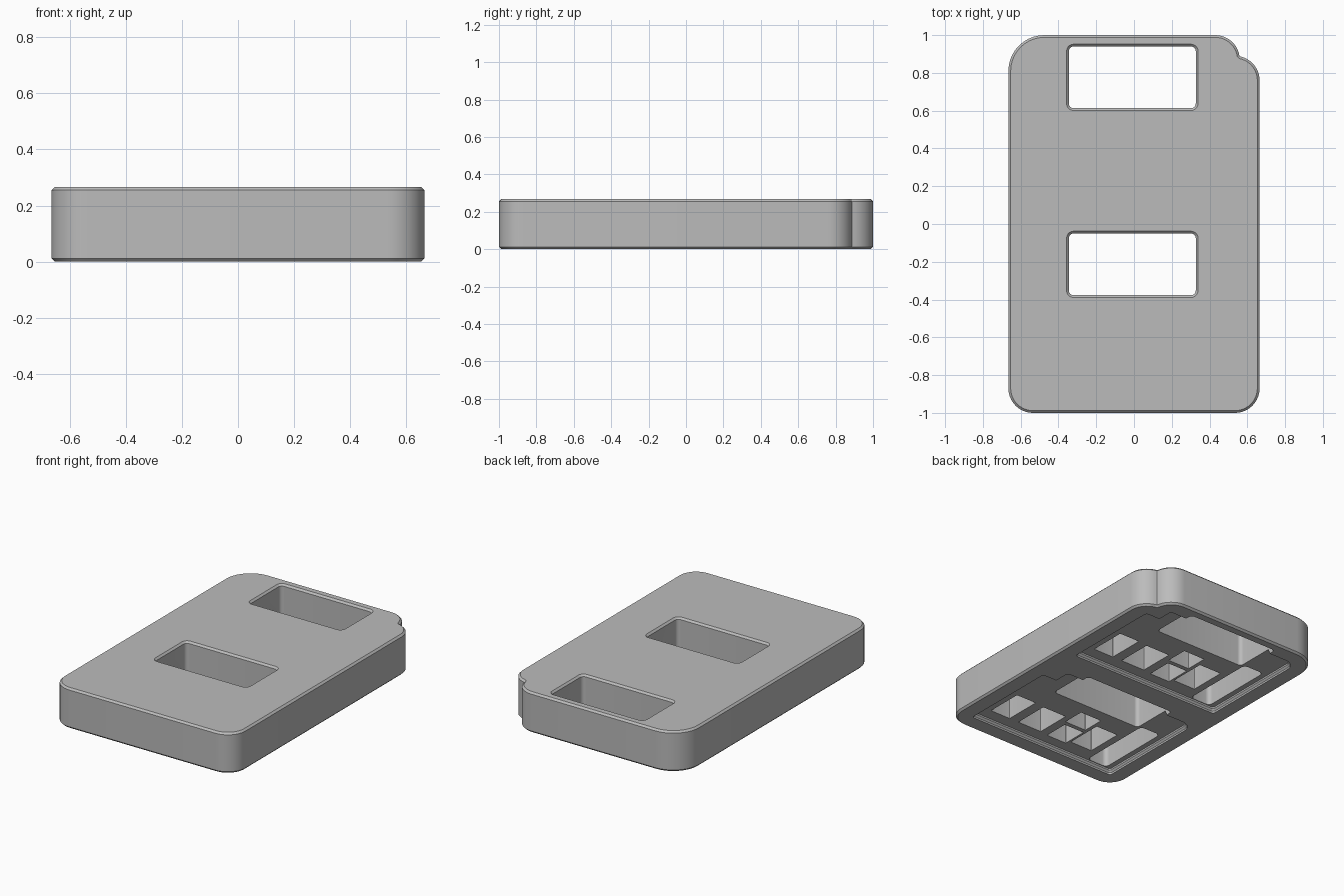
import bpy
import bmesh
from math import cos, sin, radians

if "Cube" in bpy.data.objects:
    bpy.data.objects.remove(bpy.data.objects["Cube"], do_unlink=True)

grey = bpy.data.materials.new("plain grey")
grey.use_nodes = True
grey.diffuse_color = (0.5, 0.5, 0.5, 1)
grey.node_tree.nodes["Principled BSDF"].inputs["Base Color"].default_value = (0.5, 0.5, 0.5, 1)

HEIGHT = 0.267
CHAMFER = 0.012
PITCH = 0.99


def arc(cx, cy, r, start, end, steps=10):
    angles = [radians(start + (end - start) * i / steps) for i in range(steps + 1)]
    return [(cx + r * cos(a), cy + r * sin(a)) for a in angles]


def notched_outline(y0, y1, r, inner_corner=False):
    """Rounded plate with a larger rear right curve and a stepped rear left corner."""
    pts = arc(0.535, y0, r, -90, 0)
    pts += arc(0.535, y1 - 0.11, r, 0, 79)
    if inner_corner:
        pts.append((0.43 + r, y1 - 0.11 + r))
    pts += arc(0.43, y1, r, 8, 90)
    pts += arc(-0.475, y1 - 0.06, r + 0.06, 90, 180)
    pts += arc(-0.535, y0, r, 180, 270)
    return pts


def rounded_rect(x0, x1, y0, y1, r, grow=0.0):
    pts = []
    for cx, cy, a in ((x1 - r, y0 + r, -90), (x1 - r, y1 - r, 0),
                      (x0 + r, y1 - r, 90), (x0 + r, y0 + r, 180)):
        pts += arc(cx, cy, r + grow, a, a + 90, 6)
    return pts


def stack(name, rings):
    """Closed solid through matching outlines, each given as (z, points)."""
    bm = bmesh.new()
    loops = [[bm.verts.new((x, y, z)) for x, y in pts] for z, pts in rings]
    for low, high in zip(loops, loops[1:]):
        for i in range(len(low)):
            j = (i + 1) % len(low)
            bm.faces.new((low[i], low[j], high[j], high[i]))
    bm.faces.new(loops[0][::-1])
    bm.faces.new(loops[-1])
    bmesh.ops.recalc_face_normals(bm, faces=bm.faces)
    mesh = bpy.data.meshes.new(name)
    bm.to_mesh(mesh)
    bm.free()
    mesh.materials.append(grey)
    ob = bpy.data.objects.new(name, mesh)
    bpy.context.collection.objects.link(ob)
    return ob


def cut(target, cutter):
    cutter.hide_render = True
    mod = target.modifiers.new("cut", "BOOLEAN")
    mod.operation = "DIFFERENCE"
    mod.solver = "EXACT"
    mod.object = cutter
    bpy.context.view_layer.objects.active = target
    bpy.ops.object.modifier_apply(modifier=mod.name)
    bpy.data.objects.remove(cutter, do_unlink=True)


# Chamfered outer block
block = stack("holder_block", [
    (z, notched_outline(-0.87, 0.87, 0.13 - inset))
    for z, inset in ((0, CHAMFER), (CHAMFER, 0), (HEIGHT - CHAMFER, 0), (HEIGHT, CHAMFER))])

# Blind pockets of one bay: x0, x1, y0, y1, corner radius
pockets = (
    (0.33, 0.48, 0.19, 0.44, 0.004),
    (0.08, 0.26, 0.19, 0.43, 0.004),
    (-0.12, 0.04, 0.38, 0.53, 0.004),
    (-0.13, 0.02, 0.18, 0.35, 0.004),
    (-0.31, -0.145, 0.21, 0.46, 0.004),
    (-0.51, -0.36, 0.115, 0.63, 0.03),
)

for shift in (0, -PITCH):
    # Shallow recess on the underside
    y0, y1 = 0.12 + shift, 0.87 + shift
    cut(block, stack("bay_recess", [
        (z, notched_outline(y0, y1, r, True))
        for z, r in ((-0.05, 0.02), (0.012, 0.02), (0.024, 0.01), (0.035, 0.01))]))

    # Deep pockets above the recess
    for px0, px1, py0, py1, r in pockets:
        shape = rounded_rect(px0, px1, py0 + shift, py1 + shift, r)
        cut(block, stack("bay_pocket", [(-0.05, shape), (0.22, shape)]))

    # Window through the whole block, flared at the top
    cut(block, stack("bay_window", [
        (z, rounded_rect(-0.345, 0.327, 0.613 + shift, 0.94 + shift, 0.025, grow))
        for z, grow in ((-0.05, 0), (HEIGHT - CHAMFER, 0), (HEIGHT + CHAMFER, 2 * CHAMFER))]))

# Smooth curved walls, keep edges crisp
bpy.ops.object.select_all(action="DESELECT")
block.select_set(True)
bpy.context.view_layer.objects.active = block
bpy.ops.object.shade_smooth_by_angle(angle=radians(25))
